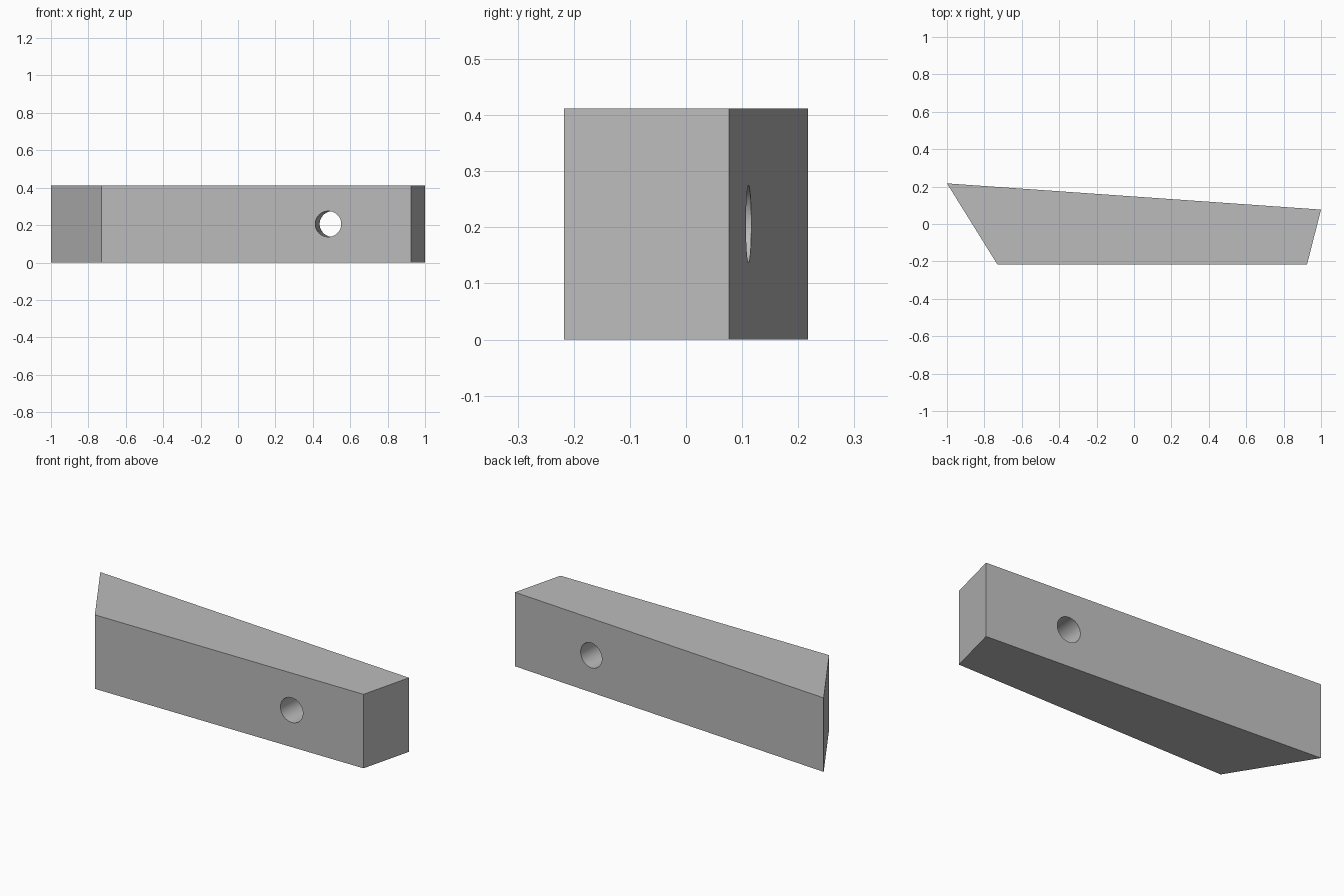
import bpy
import bmesh
import math
from mathutils import Vector

default_cube = bpy.data.objects.get("Cube")
if default_cube:
    bpy.data.objects.remove(default_cube, do_unlink=True)

HEIGHT = 0.412
HOLE_RADIUS = 0.069

# Single grey material
grey = bpy.data.materials.new("light_grey")
grey.use_nodes = True
colour = (0.5, 0.5, 0.5, 1.0)
grey.diffuse_color = colour
grey.node_tree.nodes["Principled BSDF"].inputs["Base Color"].default_value = colour

# Wedge block: four-sided plan extruded upwards
plan = [(-0.73, -0.217), (0.925, -0.217), (1.0, 0.077), (-1.0, 0.217)]
bm = bmesh.new()
base = bm.faces.new([bm.verts.new((x, y, 0)) for x, y in plan])
extruded = bmesh.ops.extrude_face_region(bm, geom=[base])["geom"]
top = [v for v in extruded if isinstance(v, bmesh.types.BMVert)]
bmesh.ops.translate(bm, verts=top, vec=(0, 0, HEIGHT))
bmesh.ops.recalc_face_normals(bm, faces=bm.faces)
mesh = bpy.data.meshes.new("wedge_block")
bm.to_mesh(mesh)
bm.free()
mesh.materials.append(grey)
block = bpy.data.objects.new("wedge_block", mesh)
bpy.context.collection.objects.link(block)

# Round through hole, square to the slanted back face
back_normal = Vector((0.07, 1, 0)).normalized()
bpy.ops.mesh.primitive_cylinder_add(
    vertices=64, radius=HOLE_RADIUS, depth=1.0,
    location=(0.494, -0.053, HEIGHT / 2),
    rotation=back_normal.to_track_quat("Z", "Y").to_euler())
cutter = bpy.context.object
cutter.name = "hole_cutter"
cutter.hide_render = True
cutter.data.materials.append(grey)

cut = block.modifiers.new("hole", "BOOLEAN")
cut.operation = "DIFFERENCE"
cut.solver = "EXACT"
cut.object = cutter

# Bake the cut, drop the cutter, smooth only the hole wall
bpy.ops.object.select_all(action="DESELECT")
block.select_set(True)
bpy.context.view_layer.objects.active = block
bpy.ops.object.modifier_apply(modifier=cut.name)
bpy.data.objects.remove(cutter, do_unlink=True)
bpy.ops.object.shade_smooth_by_angle(angle=math.radians(30))
